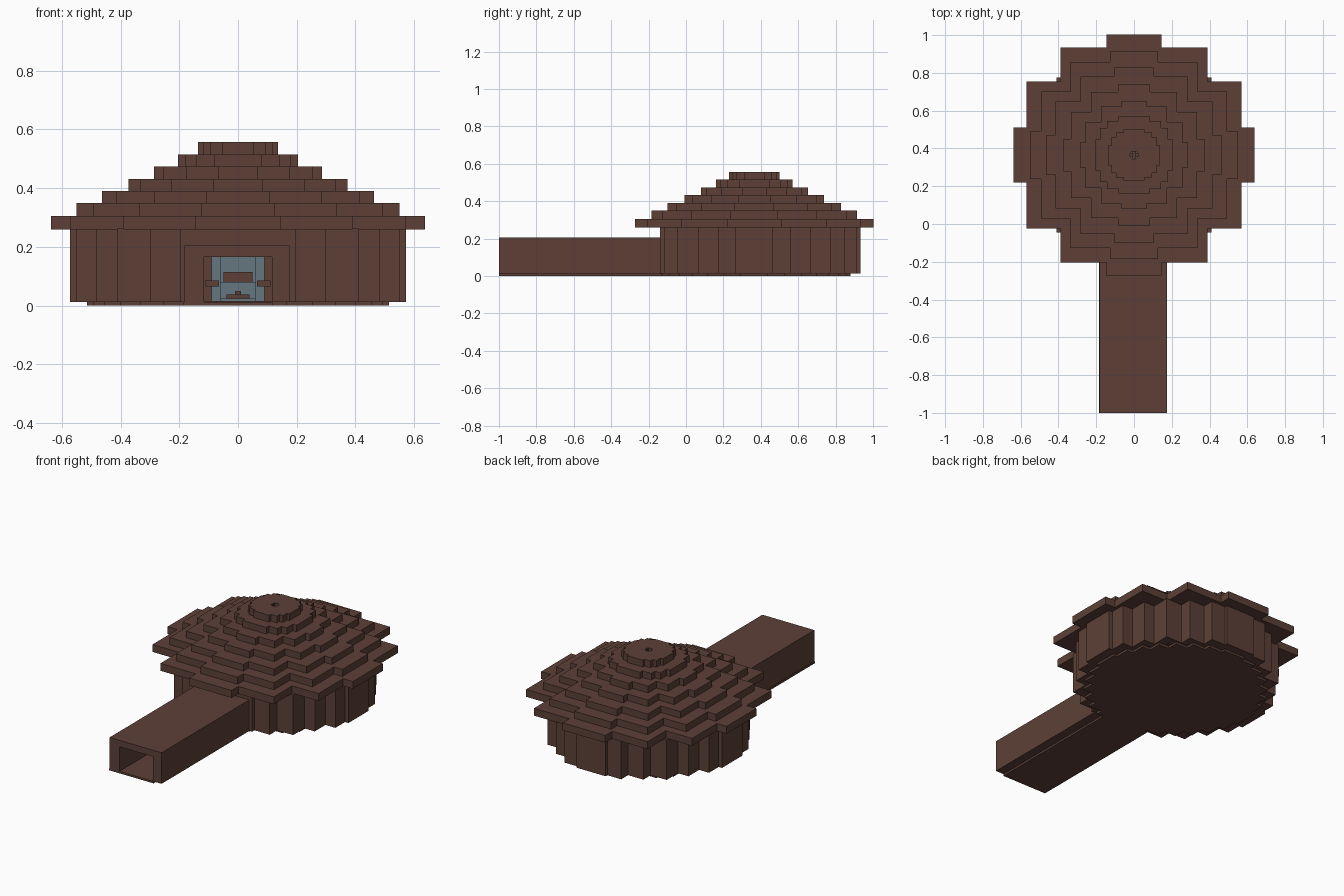
import bpy, bmesh, math
from mathutils import Vector

if "Cube" in bpy.data.objects:
    bpy.data.objects.remove(bpy.data.objects["Cube"])

CY = 0.365  # centre of the round hall along y


def material(name, rgb):
    m = bpy.data.materials.new(name)
    m.diffuse_color = (*rgb, 1)
    m.use_nodes = True
    m.node_tree.nodes["Principled BSDF"].inputs["Base Color"].default_value = m.diffuse_color
    return m


BROWN = material("dark brown wood", (0.109, 0.051, 0.038))
GREY = material("blue grey stone", (0.13, 0.18, 0.215))


def finish(name, bm, mat):
    bmesh.ops.remove_doubles(bm, verts=bm.verts, dist=1e-5)
    bmesh.ops.recalc_face_normals(bm, faces=bm.faces)
    me = bpy.data.meshes.new(name)
    bm.to_mesh(me)
    bm.free()
    me.materials.append(mat)
    ob = bpy.data.objects.new(name, me)
    bpy.context.collection.objects.link(ob)
    return ob


def box(name, x, y, z, mat=BROWN):
    bm = bmesh.new()
    bmesh.ops.create_cube(bm, size=1)
    for v in bm.verts:
        v.co = Vector([(r[0] + r[1]) / 2 + c * (r[1] - r[0])
                       for c, r in zip(v.co, (x, y, z))])
    return finish(name, bm, mat)


def outline(steps, r, front_cap=None):
    """Stepped circle from the (half width, half depth) pairs of one quadrant."""
    q = []
    for i, (a, b) in enumerate(steps):
        q.append((a, b))
        if i + 1 < len(steps):
            q.append((steps[i + 1][0], b))
    rev = q[::-1]
    pts = (q + [(-x, y) for x, y in rev] + [(-x, -y) for x, y in q]
           + [(x, -y) for x, y in rev])
    pts = [(x * r, y * r + CY) for x, y in pts]
    if front_cap is not None:
        pts = [(x, max(y, front_cap)) for x, y in pts]
    return pts


def ring(name, outer, inner, z0, z1, mat=BROWN):
    """Stepped ring; with no inner outline it is a solid slab."""
    bm = bmesh.new()
    n = len(outer)
    loop = lambda pts, z: [bm.verts.new((x, y, z)) for x, y in pts]
    ob, ot = loop(outer, z0), loop(outer, z1)
    if inner:
        ib, it = loop(inner, z0), loop(inner, z1)
        pairs = [(ob, ot), (ot, it), (it, ib), (ib, ob)]
    else:
        pairs = [(ob, ot)]
        bm.faces.new(ob[::-1])
        bm.faces.new(ot)
    for a, b in pairs:
        for i in range(n):
            j = (i + 1) % n
            bm.faces.new((a[i], a[j], b[j], b[i]))
    return finish(name, bm, mat)


# floor slab with fine steps
t0 = math.radians(8)
fine = [(math.cos(t) / math.cos(t0), math.sin(t) / math.cos(t0))
        for t in (t0 + i * (math.pi / 2 - 2 * t0) / 7 for i in range(8))]
ring("hall_floor", outline(fine, 0.515), None, 0, 0.015)

# hall wall, flattened at the entrance
wall_steps = [(0.573, 0.10), (0.55, 0.195), (0.482, 0.30), (0.41, 0.41),
              (0.30, 0.482), (0.195, 0.55), (0.10, 0.567)]
wall = ring("hall_wall", outline(wall_steps, 1, -0.14),
            outline(wall_steps, 0.86), 0.013, 0.262)
cutter = box("doorway_cutter", (-0.115, 0.115), (-0.4, 0.1), (0.016, 0.165))
cutter.hide_render = True
cutter.hide_viewport = True
mod = wall.modifiers.new("doorway", "BOOLEAN")
mod.operation = "DIFFERENCE"
mod.solver = "EXACT"
mod.object = cutter

# seven stepped roof tiers
wide = [(1, 0.23), (0.895, 0.612), (0.612, 0.895), (0.23, 1)]
small = [(1, 0.4), (0.88, 0.7), (0.7, 0.88), (0.4, 1)]
radii = [0.637, 0.55, 0.464, 0.373, 0.286, 0.204, 0.136]
heights = [0.26, 0.306, 0.35, 0.391, 0.432, 0.474, 0.515, 0.557]
for i, r in enumerate(radii):
    steps = wide if i < 5 else small
    hole = radii[i + 1] * 0.85 if i < 6 else 0.02
    ring(f"roof_tier_{i + 1}", outline(steps, r), outline(steps, hole),
         heights[i], heights[i + 1])

# entrance tunnel
box("tunnel_floor", (-0.185, 0.12), (-1, -0.1), (0, 0.012))
box("tunnel_wall_left", (-0.182, -0.115), (-1, -0.13), (0.012, 0.166))
box("tunnel_wall_right", (0.115, 0.175), (-1, -0.13), (0.012, 0.166))
box("tunnel_roof", (-0.182, 0.175), (-1, -0.13), (0.165, 0.205))

# stone hearth with a small stack of logs
box("hearth", (-0.06, 0.06), (CY - 0.06, CY + 0.06), (0.014, 0.025), GREY)
box("log_across", (-0.04, 0.04), (CY - 0.01, CY + 0.01), (0.024, 0.038))
box("log_along", (-0.01, 0.01), (CY - 0.04, CY + 0.04), (0.037, 0.05))

# stone back panel, chest and side pillars inside the hall
box("back_panel", (-0.06, 0.06), (0.82, 0.87), (0.014, 0.25), GREY)
box("chest", (-0.05, 0.05), (0.74, 0.82), (0.08, 0.115))
box("chest_base", (-0.06, 0.06), (0.72, 0.82), (0.014, 0.08), GREY)
for side, s in (("left", -1), ("right", 1)):
    xs = sorted((s * 0.06, s * 0.09))
    box(f"pillar_{side}", xs, (0.7, 0.73), (0.014, 0.26), GREY)
    box(f"pillar_bracket_{side}", sorted((s * 0.065, s * 0.11)),
        (0.68, 0.7), (0.065, 0.085))
